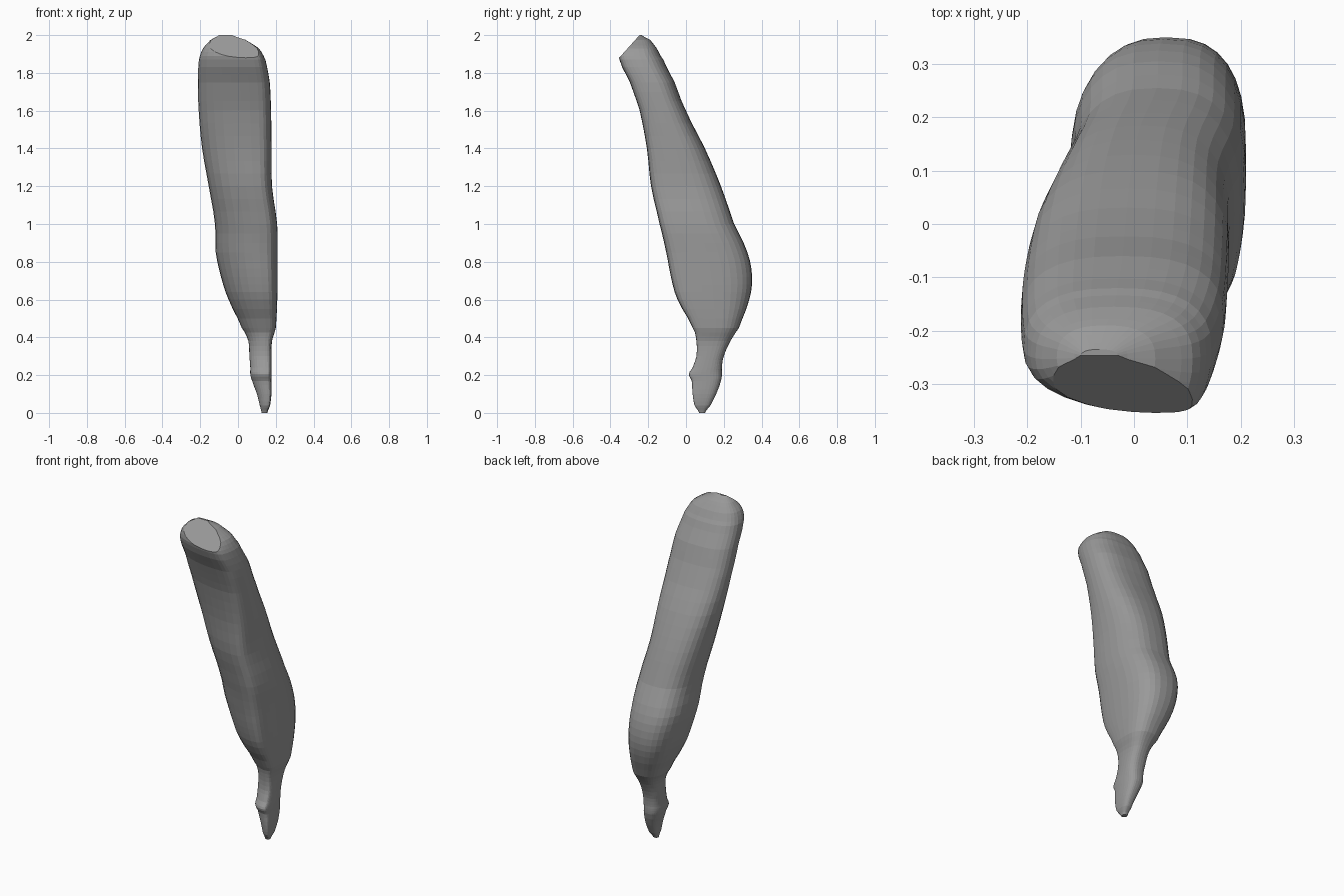
import bpy, bmesh, math
from mathutils import Vector

if "Cube" in bpy.data.objects:
    bpy.data.objects.remove(bpy.data.objects["Cube"])

# Horn cross-sections: z, x min, x max, y min, y max
SECTIONS = [
    (0.00, 0.125, 0.155, 0.07, 0.10),
    (0.04, 0.115, 0.17, 0.045, 0.13),
    (0.10, 0.10, 0.177, 0.035, 0.16),
    (0.17, 0.075, 0.177, 0.03, 0.185),
    (0.205, 0.065, 0.177, 0.015, 0.19),
    (0.24, 0.065, 0.177, 0.035, 0.19),
    (0.30, 0.06, 0.177, 0.055, 0.20),
    (0.38, 0.055, 0.18, 0.055, 0.235),
    (0.45, 0.02, 0.20, 0.035, 0.28),
    (0.60, -0.05, 0.208, -0.045, 0.335),
    (0.72, -0.09, 0.21, -0.08, 0.35),
    (0.85, -0.118, 0.21, -0.105, 0.325),
    (1.00, -0.122, 0.207, -0.14, 0.255),
    (1.20, -0.155, 0.18, -0.185, 0.185),
    (1.40, -0.19, 0.178, -0.207, 0.10),
    (1.60, -0.208, 0.175, -0.245, 0.00),
    (1.75, -0.212, 0.168, -0.297, -0.06),
    (1.87, -0.207, 0.145, -0.352, -0.12),
    (1.93, -0.185, 0.11, -0.348, -0.155),
    (1.975, -0.145, 0.04, -0.315, -0.19),
    (2.00, -0.10, -0.03, -0.265, -0.235),
]
SIDES = 32
STEPS = 3


def spline(a, b, c, d, t):
    return 0.5 * (2*b + (c-a)*t + (2*a-5*b+4*c-d)*t*t + (3*b-a-3*c+d)*t**3)


def soft_power(v, p):
    return math.copysign(abs(v) ** p, v)


def ring(bm, z, x0, x1, y0, y1):
    """Rounded box section, slanted at front left, with a right-hand front ridge."""
    verts = []
    for i in range(SIDES):
        a = 2 * math.pi * i / SIDES
        c, s = math.cos(a), math.sin(a)
        p = 0.95 if c < 0 and s < 0 else 0.78
        c, s = soft_power(c, p), soft_power(s, p)
        c += 0.42 * (1 - c*c) * max(0, -s)
        verts.append(bm.verts.new(((x0+x1)/2 + c*(x1-x0)/2, (y0+y1)/2 + s*(y1-y0)/2, z)))
    return verts


bm = bmesh.new()

# Tapering body lofted through the sections
rings = []
last = len(SECTIONS) - 1
for i in range(last):
    a, b = SECTIONS[max(i-1, 0)], SECTIONS[i]
    c, d = SECTIONS[i+1], SECTIONS[min(i+2, last)]
    for k in range(STEPS):
        t = k / STEPS
        vals = [spline(*q, t) for q in zip(a, b, c, d)]
        vals[0] = b[0] + (c[0] - b[0]) * t
        rings.append(ring(bm, *vals))
rings.append(ring(bm, *SECTIONS[-1]))
for lo, hi in zip(rings, rings[1:]):
    for i in range(SIDES):
        j = (i + 1) % SIDES
        bm.faces.new((lo[i], lo[j], hi[j], hi[i]))
bm.faces.new(list(reversed(rings[0])))
bm.faces.new(rings[-1])

# Slanted flat cut on the upper front end
cut = bmesh.ops.bisect_plane(bm, geom=bm.verts[:] + bm.edges[:] + bm.faces[:],
                             plane_co=Vector((0, -0.345, 1.89)),
                             plane_no=Vector((0, -0.10, 0.09)), clear_outer=True)
rim = [e for e in cut["geom_cut"] if isinstance(e, bmesh.types.BMEdge)]
bmesh.ops.holes_fill(bm, edges=rim, sides=0)
bmesh.ops.recalc_face_normals(bm, faces=bm.faces[:])

mesh = bpy.data.meshes.new("horn_body")
bm.to_mesh(mesh)
bm.free()
horn = bpy.data.objects.new("horn_body", mesh)
bpy.context.collection.objects.link(horn)

# Darker grey, faceted surface
grey = bpy.data.materials.new("dark_grey")
grey.diffuse_color = (0.32, 0.32, 0.32, 1)
grey.use_nodes = True
grey.node_tree.nodes["Principled BSDF"].inputs["Base Color"].default_value = grey.diffuse_color
mesh.materials.append(grey)
